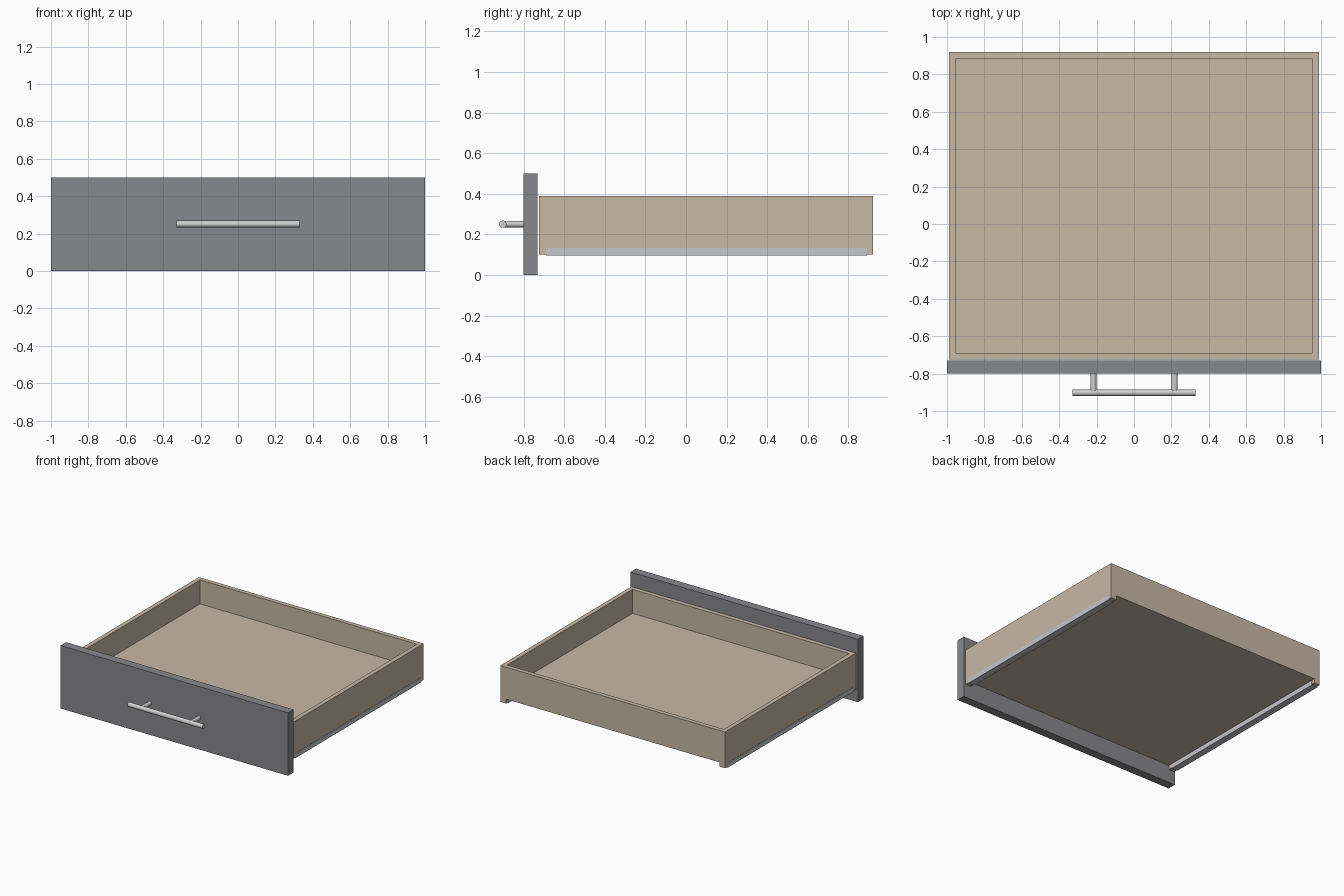
import bpy, bmesh, math
from mathutils import Matrix, Vector

if "Cube" in bpy.data.objects:
    bpy.data.objects.remove(bpy.data.objects["Cube"])


def material(name, rgb):
    m = bpy.data.materials.new(name)
    m.diffuse_color = (*rgb, 1)
    m.use_nodes = True
    m.node_tree.nodes["Principled BSDF"].inputs["Base Color"].default_value = m.diffuse_color
    return m


GREY = material("slate grey", (0.243, 0.246, 0.262))
WOOD = material("pale wood", (0.57, 0.48, 0.38))
STEEL = material("runner steel", (0.56, 0.57, 0.60))
CHROME = material("handle metal", (0.62, 0.62, 0.62))


def finish(name, bm, mat):
    mesh = bpy.data.meshes.new(name)
    bm.to_mesh(mesh)
    bm.free()
    mesh.materials.append(mat)
    ob = bpy.data.objects.new(name, mesh)
    bpy.context.collection.objects.link(ob)
    return ob


def box(name, lo, hi, mat):
    lo, hi = Vector(lo), Vector(hi)
    bm = bmesh.new()
    bmesh.ops.create_cube(bm, size=1, matrix=Matrix.Translation((lo + hi) / 2)
                          @ Matrix.Diagonal((*(hi - lo), 1)))
    return finish(name, bm, mat)


def rod(name, a, b, radius, mat):
    a, b = Vector(a), Vector(b)
    d = b - a
    bm = bmesh.new()
    bmesh.ops.create_cone(bm, cap_ends=True, segments=24, radius1=radius, radius2=radius,
                          depth=d.length, matrix=Matrix.Translation((a + b) / 2)
                          @ d.to_track_quat('Z', 'Y').to_matrix().to_4x4())
    ob = finish(name, bm, mat)
    bpy.ops.object.select_all(action='DESELECT')
    ob.select_set(True)
    bpy.context.view_layer.objects.active = ob
    bpy.ops.object.shade_smooth_by_angle(angle=math.radians(35))


W, T = 0.988, 0.05            # half width and wall thickness of the tray
Y0, Y1 = -0.724, 0.92         # tray front and back
BOTTOM, UNDER, FLOOR, TOP = 0.102, 0.136, 0.20, 0.39

# Front panel
box("front_panel", (-1, -0.80, 0), (1, -0.731, 0.5), GREY)

# Tray: a solid block, its top inset and pushed down to the floor
tray = bmesh.new()
bmesh.ops.create_cube(tray, size=1, matrix=Matrix.Translation((0, (Y0 + Y1) / 2, (UNDER + TOP) / 2))
                      @ Matrix.Diagonal((2 * W, Y1 - Y0, TOP - UNDER, 1)))
top = next(f for f in tray.faces if f.normal.z > 0.9)
bmesh.ops.inset_region(tray, faces=[top], thickness=T)
hole = bmesh.ops.extrude_discrete_faces(tray, faces=[top])["faces"][0]
bmesh.ops.translate(tray, verts=hole.verts, vec=(0, 0, FLOOR - TOP))
finish("tray", tray, WOOD)

for side, s in (("left", -1), ("right", 1)):
    # Lower lip of each side wall, clad by its metal runner
    xs = sorted((s * W, s * (W - T)))
    box(side + "_side_lip", (xs[0], Y0, BOTTOM), (xs[1], Y1, UNDER), WOOD)
    xs = sorted((s * (W + 0.002), s * (W - T - 0.002)))
    box(side + "_runner", (xs[0], -0.69, 0.096), (xs[1], 0.892, 0.133), STEEL)
    # Handle posts
    rod(side + "_handle_post", (s * 0.217, -0.795, 0.251), (s * 0.217, -0.90, 0.251), 0.016, CHROME)

# Handle bar
rod("handle_bar", (-0.33, -0.902, 0.251), (0.33, -0.902, 0.251), 0.018, CHROME)
